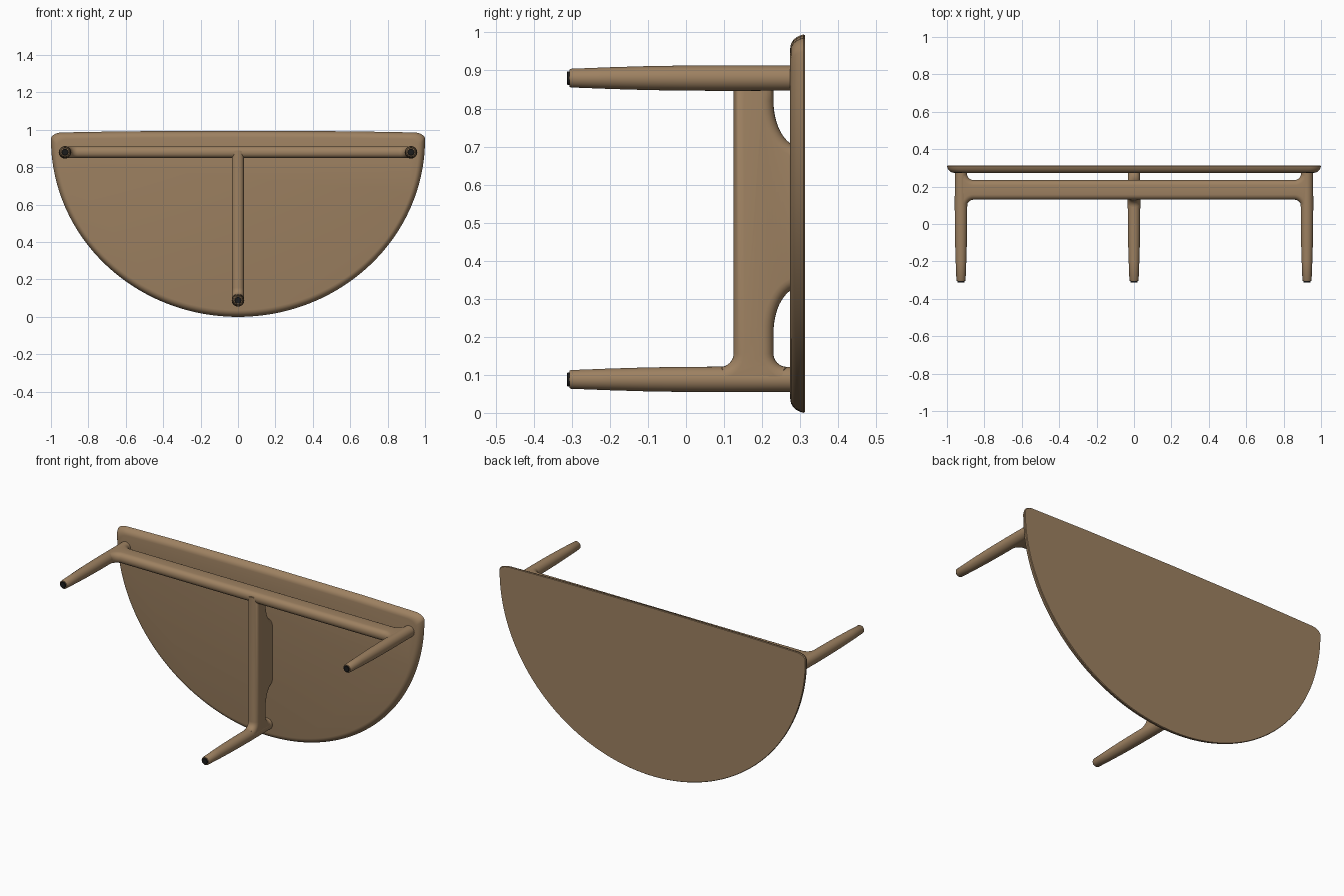
import bpy, bmesh
from math import sin, cos, pi, tau
from mathutils import Vector

cube = bpy.data.objects.get("Cube")
if cube:
    bpy.data.objects.remove(cube)


def material(name, colour, rough):
    m = bpy.data.materials.new(name)
    m.use_nodes = True
    m.diffuse_color = colour
    node = m.node_tree.nodes["Principled BSDF"]
    node.inputs["Base Color"].default_value = colour
    node.inputs["Roughness"].default_value = rough
    return m


WOOD = material("warm brown wood", (0.34, 0.22, 0.12, 1), 0.6)
PAD = material("black rubber", (0.012, 0.012, 0.012, 1), 0.8)


def finish(name, bm, mat, angle=0.7):
    bmesh.ops.recalc_face_normals(bm, faces=bm.faces[:])
    mesh = bpy.data.meshes.new(name)
    bm.to_mesh(mesh)
    bm.free()
    mesh.materials.append(mat)
    obj = bpy.data.objects.new(name, mesh)
    bpy.context.collection.objects.link(obj)
    bpy.ops.object.select_all(action='DESELECT')
    obj.select_set(True)
    bpy.context.view_layer.objects.active = obj
    bpy.ops.object.shade_smooth_by_angle(angle=angle)
    return obj


def loft(name, rings, mat):
    """Skin a stack of equal closed rings and cap both ends."""
    bm = bmesh.new()
    loops = [[bm.verts.new(p) for p in ring] for ring in rings]
    n = len(loops[0])
    for a, b in zip(loops, loops[1:]):
        for i in range(n):
            j = (i + 1) % n
            bm.faces.new((a[i], a[j], b[j], b[i]))
    bm.faces.new(loops[0])
    bm.faces.new(loops[-1])
    return finish(name, bm, mat)


def turned(name, x, z, profile, mat, sides=32):
    """Lathe a (y, radius) profile about an axis along y."""
    loft(name, [[(x + r * cos(tau * i / sides), y, z + r * sin(tau * i / sides))
                 for i in range(sides)] for y, r in profile], mat)


def arc(cs, cy, rs, ry, start, end, steps=8):
    return [(cs + rs * cos(t), cy + ry * sin(t))
            for t in (start + (end - start) * i / steps for i in range(steps + 1))]


def rail(name, outline, place, half, bevel=0.028):
    """Extrude a side outline to a thickness and round its long edges."""
    bm = bmesh.new()
    caps = [[bm.verts.new(place(s, y, t)) for s, y in outline] for t in (-half, half)]
    n = len(outline)
    for i in range(n):
        j = (i + 1) % n
        bm.faces.new((caps[0][i], caps[0][j], caps[1][j], caps[1][i]))
    faces = [bm.faces.new(c) for c in caps]
    bmesh.ops.recalc_face_normals(bm, faces=bm.faces[:])
    edges = [e for f in faces for e in f.edges]
    bmesh.ops.bevel(bm, geom=edges, offset=bevel, segments=5, profile=0.5,
                    affect='EDGES', clamp_overlap=False)
    return finish(name, bm, WOOD)


# Half-oval top with softly rounded corners and an undercut rim
STEPS = 48
half_outline = [(sin(pi / 2 * i / STEPS), 0.95 - 0.95 * cos(pi / 2 * i / STEPS))
                for i in range(STEPS + 1)]
half_outline += arc(0.94, 0.95, 0.06, 0.036, 0, pi / 2)[1:]
half_outline += [(0.6, 0.992), (0, 0.995)]
outline = half_outline + [(-x, z) for x, z in reversed(half_outline[1:-1])]
rim = [(0.313, 0.003), (0.309, 0), (0.3, 0.003), (0.29, 0.008),
       (0.282, 0.015), (0.276, 0.025), (0.274, 0.036)]
loft("table_top", [[(x * (1 - d), y, 0.5 + (z - 0.5) * (1 - 2 * d))
                    for x, z in outline] for y, d in rim], WOOD)

# Tapered legs with small pads
leg_profile = [(0.29, 0.033), (0.1, 0.0335), (0, 0.033), (-0.1, 0.0315),
               (-0.2, 0.0285), (-0.303, 0.0245), (-0.306, 0.0225)]
pad_profile = [(-0.3, 0.018), (-0.311, 0.018), (-0.313, 0.016)]
for label, x, z in (("left", 0.925, 0.88), ("right", -0.925, 0.88), ("front", 0, 0.088)):
    turned(label + "_leg", x, z, leg_profile, WOOD)
    turned(label + "_foot_pad", x, z, pad_profile, PAD)

# Long back rail flaring into the two back legs
R = 0.035
inner = 0.893 - R
side = arc(inner, 0.13 - R, R, R, pi / 2, 0)
side += [(0.951, 0.13 - R), (0.951, 0.235 + R)]
side += arc(inner, 0.235 + R, R, R, 0, -pi / 2)
rail("back_rail", side + [(-s, y) for s, y in reversed(side)],
     lambda s, y, t: Vector((s, y, 0.88 + t)), 0.031)

# Centre rail: flared at the front leg, rising to the top between two arches
low, high = 0.125, 0.23
start = 0.121 + R
centre = arc(start, high + R, R, R, -pi / 2, -pi)[::-1]
centre += arc(0.21, 0.30, 0.12, 0.07, -pi / 2, 0, 12)
centre += arc(0.82, 0.30, 0.12, 0.07, -pi, -pi / 2, 12)
centre += [(0.89, high), (0.89, low)]
centre += arc(start, low - R, R, R, pi / 2, pi)
centre += [(0.062, low - R), (0.062, high + R)]
rail("centre_rail", centre, lambda s, y, t: Vector((t, y, s)), 0.032)
